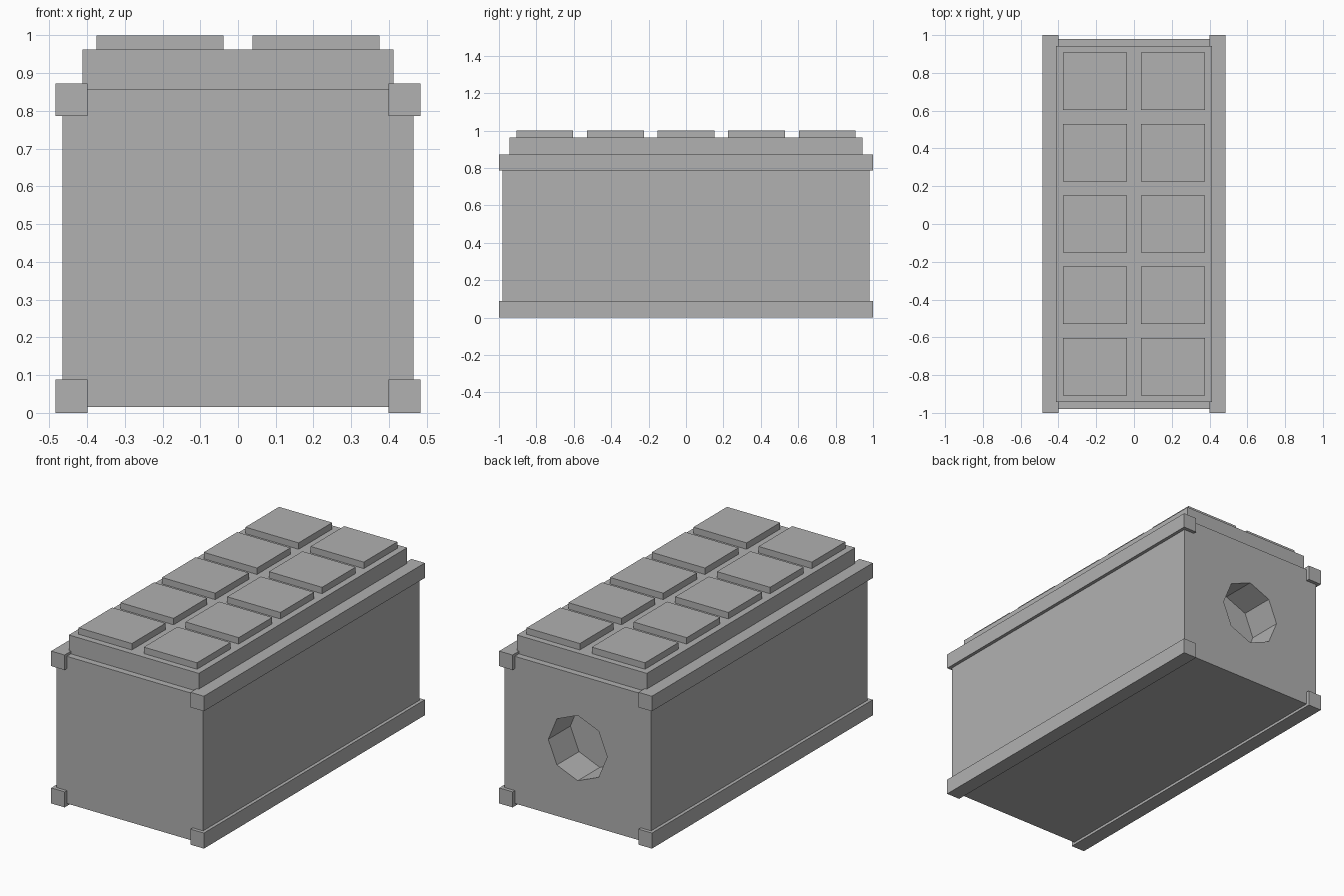
import bpy, math

if "Cube" in bpy.data.objects:
    bpy.data.objects.remove(bpy.data.objects["Cube"])

grey = bpy.data.materials.new("plain grey")
grey.diffuse_color = (0.44, 0.44, 0.44, 1)
grey.use_nodes = True
grey.node_tree.nodes["Principled BSDF"].inputs["Base Color"].default_value = grey.diffuse_color


def box(name, x0, x1, y0, y1, z0, z1):
    bpy.ops.mesh.primitive_cube_add(
        size=1, location=((x0 + x1) / 2, (y0 + y1) / 2, (z0 + z1) / 2))
    ob = bpy.context.object
    ob.name = name
    ob.scale = (x1 - x0, y1 - y0, z1 - z0)
    bpy.ops.object.transform_apply(location=False, rotation=False, scale=True)
    ob.data.materials.append(grey)
    return ob


# main body
body = box("body", -0.465, 0.465, -0.98, 0.98, 0.015, 0.858)

# octagonal recess in the back, corner pointing up
DEPTH = 0.2
bpy.ops.mesh.primitive_cylinder_add(
    vertices=8, radius=0.187, depth=2 * DEPTH,
    location=(0, 0.98, 0.439), rotation=(math.pi / 2, 0, 0))
cutter = bpy.context.object
cutter.name = "recess_cutter"
cutter.data.materials.append(grey)
mod = body.modifiers.new("recess", 'BOOLEAN')
mod.operation = 'DIFFERENCE'
mod.solver = 'EXACT'
mod.object = cutter
bpy.context.view_layer.objects.active = body
bpy.ops.object.modifier_apply(modifier=mod.name)
bpy.data.objects.remove(cutter)

# raised lid
box("lid", -0.412, 0.412, -0.943, 0.943, 0.85, 0.963)

# four long corner rails
for side, s in (("left", -1), ("right", 1)):
    x0, x1 = sorted((s * 0.399, s * 0.484))
    box(f"lower_rail_{side}", x0, x1, -1, 1, 0, 0.089)
    box(f"upper_rail_{side}", x0, x1, -1, 1, 0.787, 0.873)

    # five top tiles on each side
    x0, x1 = sorted((s * 0.038, s * 0.375))
    for i in range(5):
        y = (i - 2) * 0.3775
        box(f"top_tile_{side}_{i + 1}", x0, x1, y - 0.152, y + 0.152, 0.955, 1.0)
